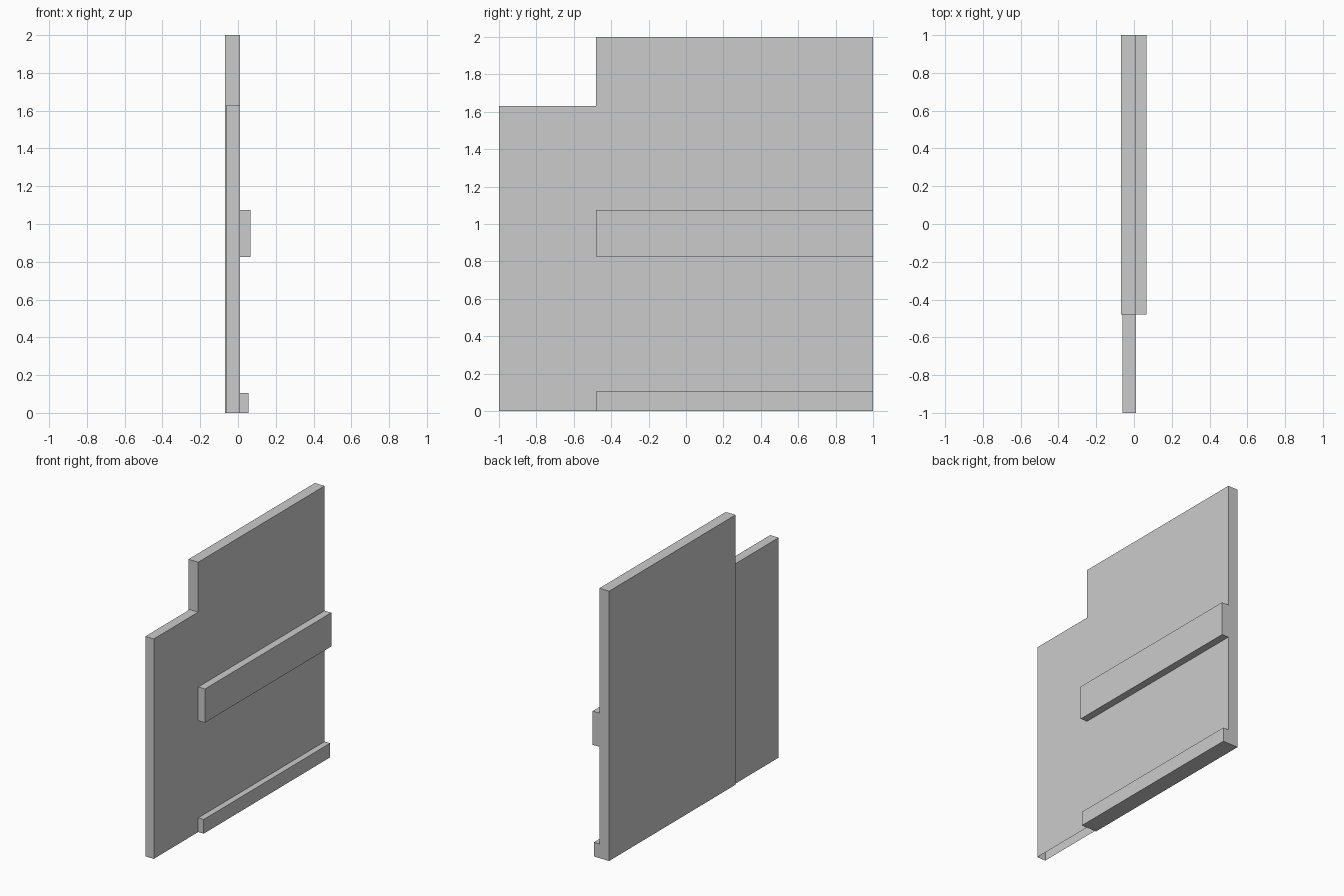
import bpy
import bmesh
from mathutils import Vector

if "Cube" in bpy.data.objects:
    bpy.data.objects.remove(bpy.data.objects["Cube"])


def box(name, lo, hi, open_sides=()):
    """Axis-aligned box; open_sides lists outward directions left without a face."""
    lo, hi = Vector(lo), Vector(hi)
    bm = bmesh.new()
    bmesh.ops.create_cube(bm, size=1)
    bm.normal_update()
    drop = [f for f in bm.faces
            if any(f.normal.dot(Vector(d)) > 0.9 for d in open_sides)]
    bmesh.ops.delete(bm, geom=drop, context='FACES')
    bmesh.ops.scale(bm, vec=hi - lo, verts=bm.verts[:])
    bmesh.ops.translate(bm, vec=(lo + hi) / 2, verts=bm.verts[:])
    mesh = bpy.data.meshes.new(name)
    bm.to_mesh(mesh)
    bm.free()
    obj = bpy.data.objects.new(name, mesh)
    bpy.context.collection.objects.link(obj)
    return obj


STEP_Y = -0.48   # where the tall panel meets the low one
FACE_X = 0.01    # shared face that carries the rails

# Tall wall panel
box("tall_panel", (-0.07, STEP_Y, 0), (FACE_X, 1, 2))

# Lower, slightly thinner panel, hollow underneath and open where it joins
box("low_panel", (-0.06, -1, 0), (FACE_X, STEP_Y, 1.63),
    open_sides=[(0, 0, -1), (0, 1, 0)])

# Horizontal trim: name, outer x, bottom z, top z
for name, x, z0, z1 in [("middle_rail", 0.065, 0.825, 1.075),
                        ("skirting_board", 0.055, 0, 0.105)]:
    box(name, (FACE_X, STEP_Y, z0), (x, 1, z1), open_sides=[(-1, 0, 0)])
